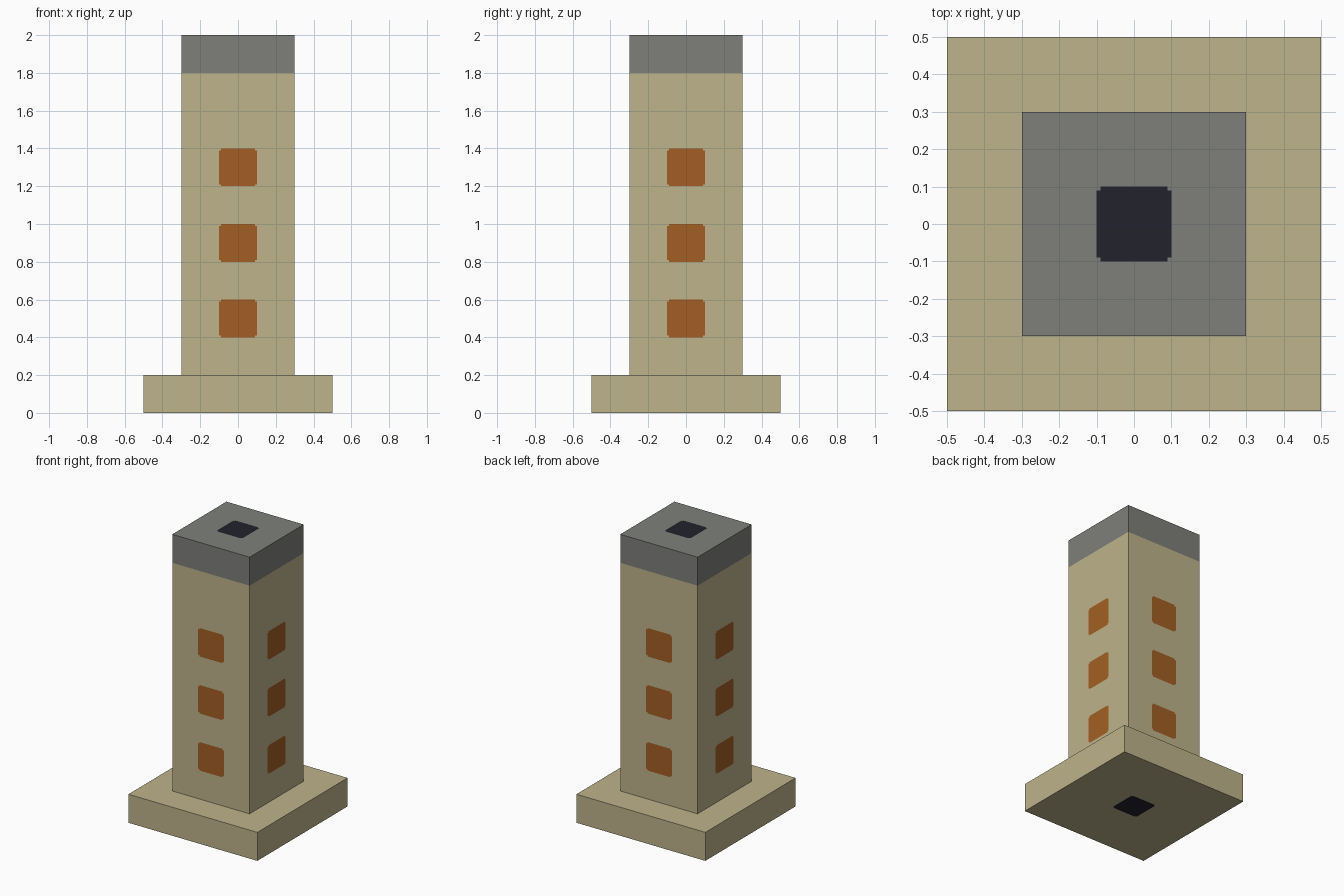
import bpy
import bmesh
from mathutils import Vector

cube = bpy.data.objects.get("Cube")
if cube:
    bpy.data.objects.remove(cube, do_unlink=True)

HALF, NOTCH = 0.1, 0.01          # panel half size and its corner notch
WINDOW_ROWS = (0.5, 0.9, 1.3)
CAP_Z = 1.8


def make_material(name, rgb):
    """Flat material from 0-255 display values, stored as linear."""
    linear = [((c / 255 + 0.055) / 1.055) ** 2.4 for c in rgb]
    mat = bpy.data.materials.new(name)
    mat.use_nodes = True
    mat.diffuse_color = (*linear, 1)
    bsdf = mat.node_tree.nodes["Principled BSDF"]
    bsdf.inputs["Base Color"].default_value = (*linear, 1)
    bsdf.inputs["Roughness"].default_value = 0.9
    return mat


SAND, GREY, ORANGE, DARK = range(4)
materials = [
    make_material("sandstone", (190, 179, 139)),
    make_material("grey_stone", (126, 128, 122)),
    make_material("orange_window", (163, 95, 35)),
    make_material("dark_opening", (34, 34, 44)),
]


def cut(bm, axis, value):
    """Slice all faces by a plane across one axis."""
    normal = Vector((0, 0, 0))
    normal[axis] = 1
    geom = bm.verts[:] + bm.edges[:] + bm.faces[:]
    bmesh.ops.bisect_plane(bm, geom=geom, plane_co=normal * value, plane_no=normal)


def in_panel(u, v):
    """Inside a square panel with notched corners."""
    u, v = abs(u), abs(v)
    return max(u, v) < HALF and min(u, v) < HALF - NOTCH


def build_block(name, width, z0, z1, z_cuts, rule, open_bottom=False):
    """Box sliced along panel outlines, coloured by a rule per face."""
    bm = bmesh.new()
    bmesh.ops.create_cube(bm, size=1)
    bmesh.ops.scale(bm, vec=(width, width, z1 - z0), verts=bm.verts)
    bmesh.ops.translate(bm, vec=(0, 0, (z0 + z1) / 2), verts=bm.verts)
    if open_bottom:
        bottom = [f for f in bm.faces if f.normal.z < -0.5]
        bmesh.ops.delete(bm, geom=bottom, context="FACES")
    for axis in (0, 1):
        for edge in (HALF, HALF - NOTCH):
            cut(bm, axis, edge)
            cut(bm, axis, -edge)
    for z in z_cuts:
        cut(bm, 2, z)
    bm.normal_update()
    for face in bm.faces:
        face.material_index = rule(face.calc_center_median(), face.normal)
    mesh = bpy.data.meshes.new(name)
    bm.to_mesh(mesh)
    bm.free()
    for mat in materials:
        mesh.materials.append(mat)
    obj = bpy.data.objects.new(name, mesh)
    bpy.context.collection.objects.link(obj)
    return obj


def tower_rule(c, n):
    # Chimney opening on top, windows up each side, grey cap band
    if n.z > 0.5:
        return DARK if in_panel(c.x, c.y) else GREY
    if c.z > CAP_Z:
        return GREY
    across = c.y if abs(n.x) > 0.5 else c.x
    if any(in_panel(across, c.z - row) for row in WINDOW_ROWS):
        return ORANGE
    return SAND


def base_rule(c, n):
    # Dark opening on the underside only
    return DARK if n.z < -0.5 and in_panel(c.x, c.y) else SAND


window_cuts = [row + side * edge for row in WINDOW_ROWS
               for side in (-1, 1) for edge in (HALF, HALF - NOTCH)]

build_block("base", 1.0, 0.0, 0.2, [], base_rule)
build_block("tower", 0.6, 0.2, 2.0, window_cuts + [CAP_Z], tower_rule, open_bottom=True)
